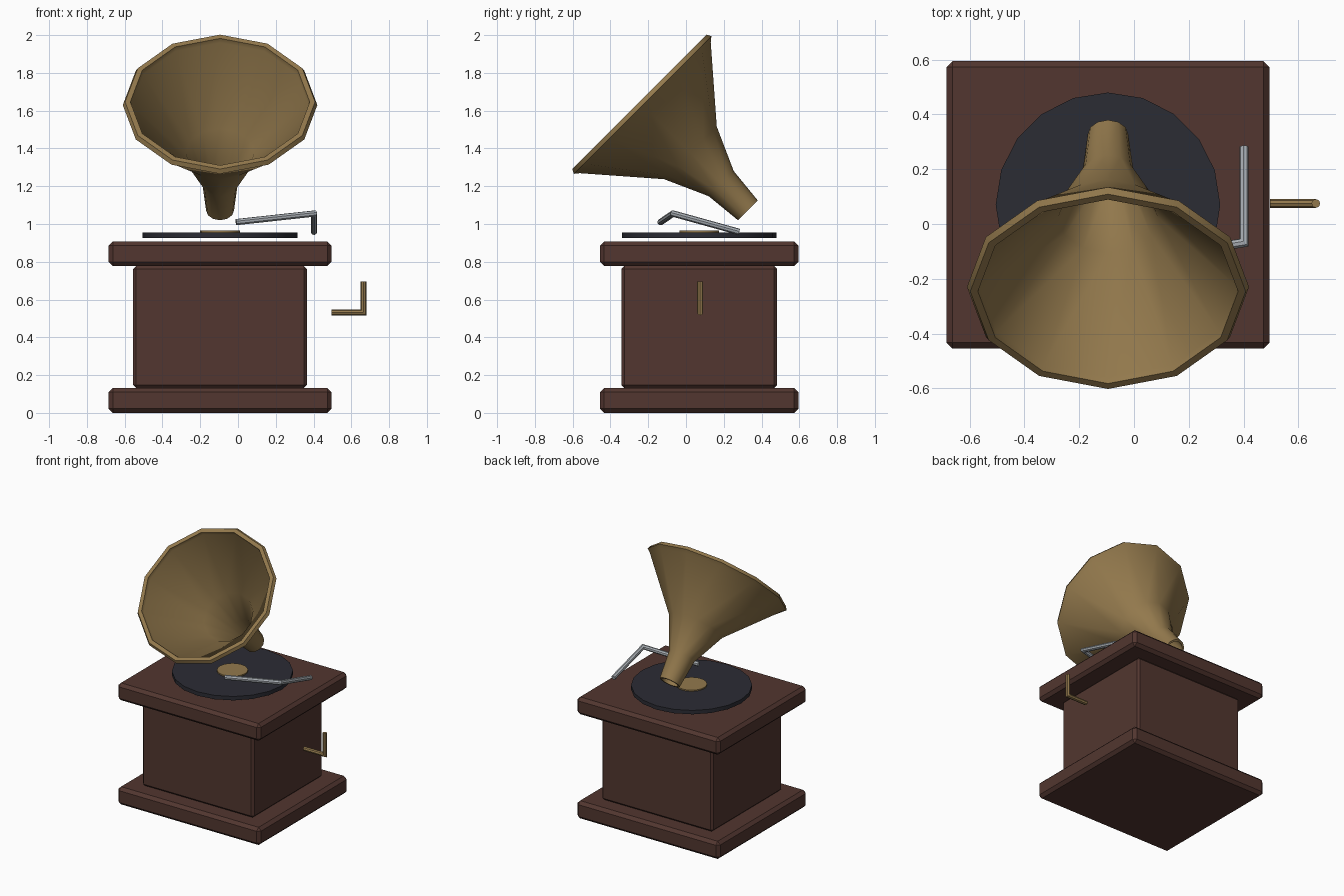
import bpy, bmesh, math
from mathutils import Vector, Matrix

if "Cube" in bpy.data.objects:
    bpy.data.objects.remove(bpy.data.objects["Cube"], do_unlink=True)

CX, CY = -0.095, 0.07


def material(name, rgb):
    m = bpy.data.materials.new(name)
    m.use_nodes = True
    m.diffuse_color = (*rgb, 1)
    m.node_tree.nodes["Principled BSDF"].inputs["Base Color"].default_value = (*rgb, 1)
    return m


wood = material("dark wood", (0.085, 0.037, 0.029))
brass = material("brass", (0.29, 0.19, 0.073))
vinyl = material("black vinyl", (0.024, 0.025, 0.034))
steel = material("steel", (0.40, 0.43, 0.46))


def add_object(name, bm, mat, smooth=None):
    bmesh.ops.recalc_face_normals(bm, faces=bm.faces)
    mesh = bpy.data.meshes.new(name)
    bm.to_mesh(mesh)
    bm.free()
    mesh.materials.append(mat)
    ob = bpy.data.objects.new(name, mesh)
    bpy.context.collection.objects.link(ob)
    if smooth:
        bpy.ops.object.select_all(action="DESELECT")
        ob.select_set(True)
        bpy.context.view_layer.objects.active = ob
        bpy.ops.object.shade_smooth_by_angle(angle=math.radians(smooth))
    return ob


def slab(name, width, depth, z0, z1, bevel):
    bm = bmesh.new()
    bmesh.ops.create_cube(bm, size=1)
    bmesh.ops.scale(bm, vec=(width, depth, z1 - z0), verts=bm.verts)
    bmesh.ops.translate(bm, vec=(CX, CY, (z0 + z1) / 2), verts=bm.verts)
    bmesh.ops.bevel(bm, geom=bm.edges[:], offset=bevel, segments=1, affect="EDGES")
    return add_object(name, bm, wood)


def disc(name, radius, z0, z1, sides, mat):
    bm = bmesh.new()
    bmesh.ops.create_cone(bm, cap_ends=True, segments=sides, radius1=radius,
                          radius2=radius, depth=z1 - z0)
    bmesh.ops.translate(bm, vec=(CX, CY, (z0 + z1) / 2), verts=bm.verts)
    return add_object(name, bm, mat, 35)


def bridge(bm, rings):
    for a, b in zip(rings, rings[1:]):
        n = len(a)
        for i in range(n):
            bm.faces.new((a[i], a[(i + 1) % n], b[(i + 1) % n], b[i]))


def bent_rod(name, points, radius, sides, mat):
    # Mitred tube: each ring is slid along its segment onto the joint plane
    pts = [Vector(p) for p in points]
    bm = bmesh.new()
    dirs = [(b - a).normalized() for a, b in zip(pts, pts[1:])]
    side = dirs[0].cross(dirs[1]).normalized()
    up = side.cross(dirs[0])
    rings = []
    for i, p in enumerate(pts):
        along = dirs[max(i - 1, 0)]
        normal = along + dirs[min(i, len(dirs) - 1)]
        ring = []
        for k in range(sides):
            a = math.tau * k / sides
            offset = (side * math.cos(a) + up * math.sin(a)) * radius
            offset -= along * (offset.dot(normal) / along.dot(normal))
            ring.append(bm.verts.new(p + offset))
        rings.append(ring)
        up = side.cross(dirs[min(i, len(dirs) - 1)])
    bridge(bm, rings)
    bm.faces.new(rings[0])
    bm.faces.new(rings[-1])
    return add_object(name, bm, mat)


# Wooden case
slab("base_plinth", 1.18, 1.05, 0.0, 0.132, 0.022)
slab("case_body", 0.92, 0.825, 0.132, 0.778, 0.016)
slab("top_plate", 1.18, 1.05, 0.778, 0.907, 0.022)

# Record and its label
disc("record", 0.41, 0.927, 0.956, 20, vinyl)
disc("record_label", 0.105, 0.95, 0.965, 20, brass)

# Horn: (distance along axis, radius) from the throat, round the rim, back inside
profile = [(0, 0.074), (0.2, 0.094), (0.43, 0.197), (0.768, 0.49), (0.788, 0.515),
           (0.812, 0.503), (0.812, 0.475), (0.785, 0.47), (0.43, 0.182),
           (0.2, 0.08), (0, 0.06)]
bm = bmesh.new()
rings = []
for t, r in profile:
    rings.append([bm.verts.new((r * math.cos(math.tau * k / 12),
                                r * math.sin(math.tau * k / 12), t)) for k in range(12)])
bridge(bm, rings + rings[:1])
bm.transform(Matrix.Translation((CX, 0.3275, 1.0725)) @ Matrix.Rotation(math.radians(45), 4, "X"))
add_object("horn", bm, brass, 35)

# Tone arm and winding crank
bent_rod("tone_arm", [(0.402, 0.282, 0.958), (0.402, -0.068, 1.055), (-0.01, -0.135, 1.01)],
         0.017, 8, steel)
bent_rod("crank_handle", [(0.496, 0.075, 0.532), (0.664, 0.075, 0.532), (0.664, 0.075, 0.695)],
         0.016, 8, brass)
